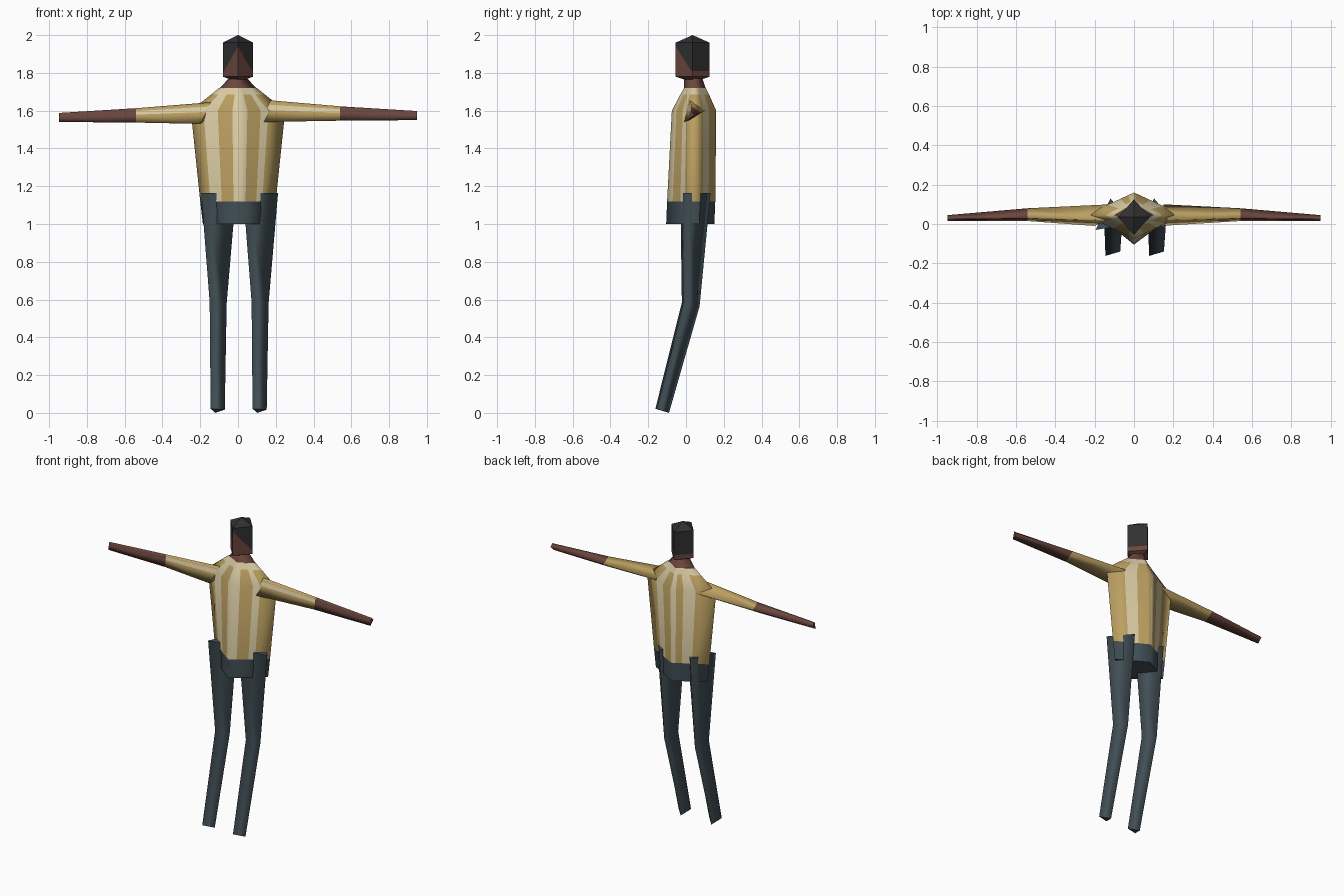
import bpy
import bmesh
from mathutils import Vector

cube = bpy.data.objects.get("Cube")
if cube:
    bpy.data.objects.remove(cube)


def material(name, rgb):
    m = bpy.data.materials.new(name)
    m.use_nodes = True
    m.diffuse_color = (*rgb, 1)
    m.node_tree.nodes["Principled BSDF"].inputs["Base Color"].default_value = (*rgb, 1)
    return m


GOLD = material("gold shirt", (0.50, 0.35, 0.12))
CREAM = material("cream stripe", (0.70, 0.60, 0.37))
SKIN = material("brown skin", (0.15, 0.062, 0.048))
DENIM = material("slate trousers", (0.055, 0.08, 0.095))
HAIR = material("black hair", (0.03, 0.03, 0.032))


def finish(name, bm, mats):
    bmesh.ops.recalc_face_normals(bm, faces=bm.faces[:])
    mesh = bpy.data.meshes.new(name)
    bm.to_mesh(mesh)
    bm.free()
    for m in mats:
        mesh.materials.append(m)
    ob = bpy.data.objects.new(name, mesh)
    bpy.context.collection.objects.link(ob)
    return ob


def loft(name, rings, mats, pick=lambda i, j: 0, smooth=True):
    """Skin matching rings of points; pick gives the colour of band i, side j."""
    bm = bmesh.new()
    rows = [[bm.verts.new(p) for p in ring] for ring in rings]
    n = len(rows[0])
    for i, (a, b) in enumerate(zip(rows, rows[1:])):
        for j in range(n):
            k = (j + 1) % n
            f = bm.faces.new((a[j], a[k], b[k], b[j]))
            f.material_index = pick(i, j)
            f.smooth = smooth
    bm.faces.new(rows[0][::-1])
    last = bm.faces.new(rows[-1])
    last.material_index = pick(len(rows) - 2, 0)
    return finish(name, bm, mats)


SIDE_Y = 0.045


def diamond(z, half, front, back, splits=((0,),) * 4):
    """Four-cornered ring, each side cut at the given fractions."""
    corners = [Vector(p) for p in
               ((0, front, z), (half, SIDE_Y, z), (0, back, z), (-half, SIDE_Y, z))]
    return [corners[s].lerp(corners[(s + 1) % 4], t)
            for s in range(4) for t in splits[s]]


# Shirt: stripes are the sides that alternate cream and gold
cuts = ((0, 0.2, 0.48, 0.64), (0, 0.4, 0.68, 0.92),
        (0, 0.12, 0.28, 0.55), (0, 0.27, 0.57, 0.88))
cream_sides = {0, 2, 5, 8, 10, 13, 15}
shirt_sizes = ((1.12, 0.20, -0.10, 0.155), (1.60, 0.25, -0.075, 0.16),
               (1.685, 0.143, -0.03, 0.122), (1.72, 0.10, -0.01, 0.105))
loft("shirt", [diamond(*s, cuts) for s in shirt_sizes], [GOLD, CREAM],
     lambda i, j: 1 if i == 2 or j in cream_sides else 0)

# Hips and neck
loft("hips", [diamond(1.0, 0.186, -0.105, 0.15),
              diamond(1.12, 0.20, -0.10, 0.155)], [DENIM])
loft("neck", [diamond(1.715, 0.10, -0.01, 0.105),
              diamond(1.775, 0.045, -0.01, 0.085)], [SKIN])

# Legs: three-sided, bent at the knee, same shape on both sides
leg_rings = (((-0.12, -0.09, 0.0), (-0.07, -0.14, 0.017), (-0.145, -0.162, 0.022)),
             ((-0.115, 0.072, 0.565), (-0.06, 0.0, 0.58), (-0.15, -0.022, 0.585)),
             ((-0.12, 0.13, 1.165), (-0.01, 0.0, 1.165), (-0.195, -0.03, 1.165)))
for name, dx in (("right_leg", 0), ("left_leg", 0.222)):
    loft(name, [[Vector(p) + Vector((dx, 0, 0)) for p in r] for r in leg_rings], [DENIM])


# Arms: three-sided with a stripe let into the front of the sleeve
def arm_ring(xs, low, top, back, side, lift):
    l, t, b = (Vector((side * x, y, z + lift))
               for x, (y, z) in zip(xs, (low, top, back)))
    return [l, l.lerp(t, 0.55), l.lerp(t, 0.8), t, b]


for name, side, root, lift in (("right_arm", -1, (0.20, 0.14, 0.12), 0),
                               ("left_arm", 1, (0.13, 0.17, 0.15), 0.01)):
    rings = [arm_ring(root, (-0.01, 1.53), (0.02, 1.645), (0.10, 1.59), side, lift),
             arm_ring((0.54,) * 3, (0.015, 1.537), (0.03, 1.613), (0.08, 1.58), side, lift),
             arm_ring((0.948,) * 3, (0.014, 1.54), (0.025, 1.588), (0.045, 1.57), side, lift)]
    loft(name, rings, [GOLD, CREAM, SKIN],
         lambda i, j: 2 if i else int(j == 1))

# Head: diamond column with pointed ends, cut along the hairline
bm = bmesh.new()
HEAD_Y = 0.035
rows = []
for z in (1.78, 1.96):
    rows.append([bm.verts.new(p) for p in
                 ((0, HEAD_Y - 0.09, z), (0.08, HEAD_Y, z),
                  (0, HEAD_Y + 0.09, z), (-0.08, HEAD_Y, z))])
chin = bm.verts.new((0, HEAD_Y, 1.75))
crown = bm.verts.new((0, HEAD_Y, 2.0))
for j in range(4):
    k = (j + 1) % 4
    bm.faces.new((rows[0][j], rows[0][k], rows[1][k], rows[1][j]))
    bm.faces.new((rows[0][k], rows[0][j], chin))
    bm.faces.new((rows[1][j], rows[1][k], crown))
brow = Vector((0, HEAD_Y - 0.09, 1.94))
hairline = Vector((0, 0.14, 0.09)).normalized()
nape = Vector((0, 0, 1.81))
up = Vector((0, 0, 1))
for point, normal in ((brow, hairline), (nape, up)):
    bmesh.ops.bisect_plane(bm, geom=bm.verts[:] + bm.edges[:] + bm.faces[:],
                           plane_co=point, plane_no=normal)
for f in bm.faces:
    c = f.calc_center_median()
    f.material_index = int((c - brow).dot(hairline) > 0 and c.z > nape.z)
finish("head", bm, [SKIN, HAIR])
